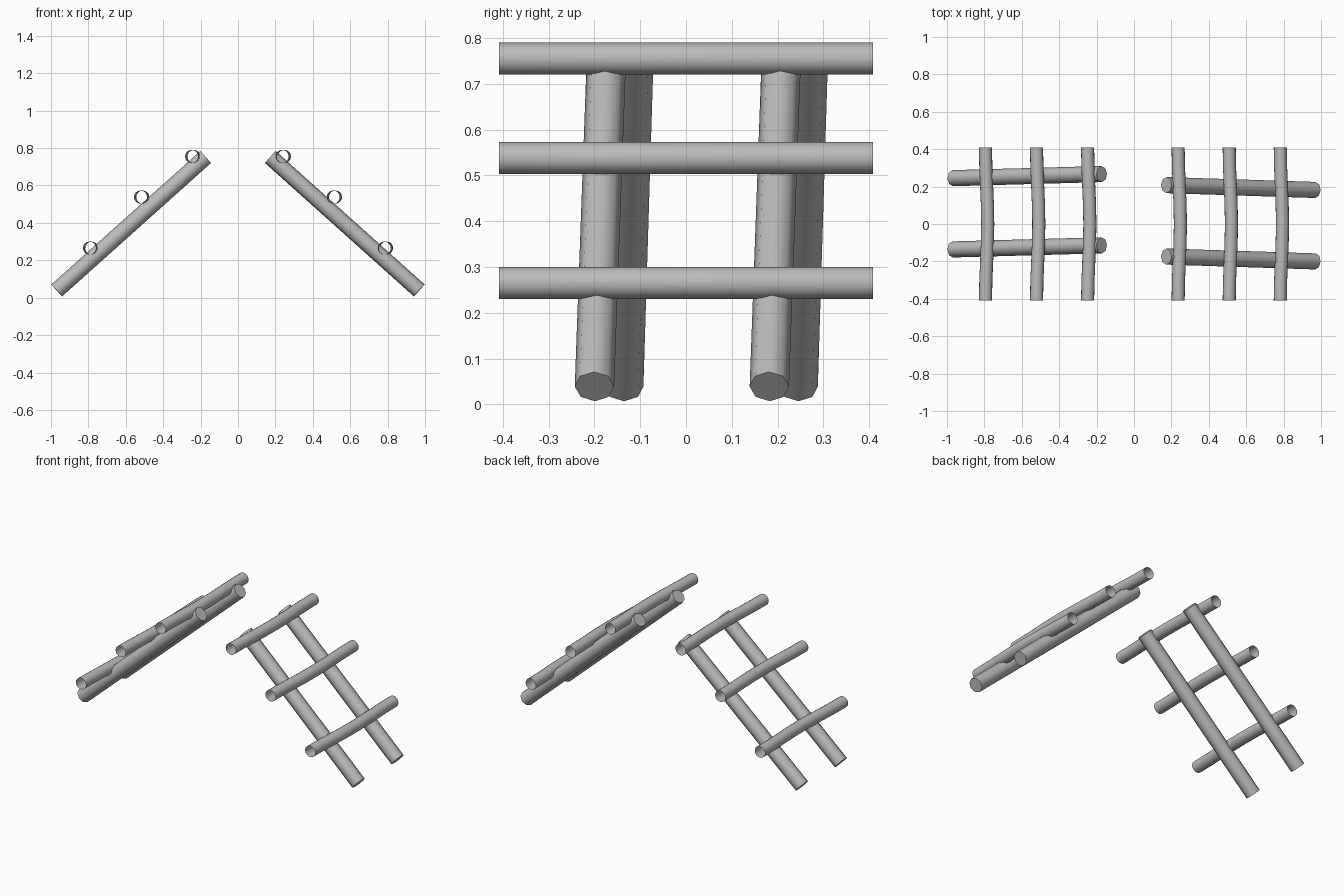
import bpy, bmesh, math
from mathutils import Vector, Matrix

cube = bpy.data.objects.get("Cube")
if cube:
    bpy.data.objects.remove(cube, do_unlink=True)

grey = bpy.data.materials.new("plain_grey")
grey.use_nodes = True
colour = (0.5, 0.5, 0.5, 1)
grey.diffuse_color = colour
grey.node_tree.nodes["Principled BSDF"].inputs["Base Color"].default_value = colour


def finish(bm, name):
    bmesh.ops.recalc_face_normals(bm, faces=bm.faces)
    mesh = bpy.data.meshes.new(name)
    bm.to_mesh(mesh)
    bm.free()
    obj = bpy.data.objects.new(name, mesh)
    bpy.context.collection.objects.link(obj)
    mesh.materials.append(grey)
    bpy.ops.object.select_all(action='DESELECT')
    obj.select_set(True)
    bpy.context.view_layer.objects.active = obj
    bpy.ops.object.shade_smooth_by_angle(angle=math.radians(50))


def pole(name, low, high, radius=0.043):
    """Capped eight-sided log between two points."""
    low, high = Vector(low), Vector(high)
    axis = high - low
    turn = axis.to_track_quat('Z', 'Y').to_matrix().to_4x4()
    bm = bmesh.new()
    bmesh.ops.create_cone(bm, cap_ends=True, segments=8, radius1=radius,
                          radius2=radius, depth=axis.length,
                          matrix=Matrix.Translation((low + high) / 2) @ turn)
    finish(bm, name)


def rung(name, x, z, radius=0.035, half=0.408, bow=0.012, steps=8):
    """Open tube along y, bowed slightly sideways in the middle."""
    bm = bmesh.new()
    place = Matrix.Translation((0, -half, z)) @ Matrix.Rotation(math.pi / 2, 4, 'X')
    bmesh.ops.create_circle(bm, segments=16, radius=radius, matrix=place)
    edges = list(bm.edges)
    for _ in range(steps):
        new = bmesh.ops.extrude_edge_only(bm, edges=edges)["geom"]
        verts = [g for g in new if isinstance(g, bmesh.types.BMVert)]
        bmesh.ops.translate(bm, verts=verts, vec=(0, 2 * half / steps, 0))
        rims = set(verts)
        edges = [g for g in new if isinstance(g, bmesh.types.BMEdge)
                 and all(v in rims for v in g.verts)]
    for v in bm.verts:
        v.co.x += x + bow * math.cos(v.co.y / half * math.pi / 2) ** 2
    finish(bm, name)


# Two leaning ladders: side sign, and y of each pole at foot and top
ladders = {
    "left": (1, {"front": (-0.20, -0.174), "back": (0.182, 0.208)}),
    "right": (-1, {"front": (-0.136, -0.114), "back": (0.245, 0.267)}),
}
rungs = {"upper": (0.242, 0.755), "middle": (0.515, 0.538), "lower": (0.788, 0.265)}

for side, (sign, poles) in ladders.items():
    for where, (foot_y, top_y) in poles.items():
        pole(f"{side}_{where}_pole", (sign * 0.969, foot_y, 0.039),
             (sign * 0.173, top_y, 0.752))
    for where, (x, z) in rungs.items():
        rung(f"{side}_{where}_rung", sign * x - 0.006, z)
